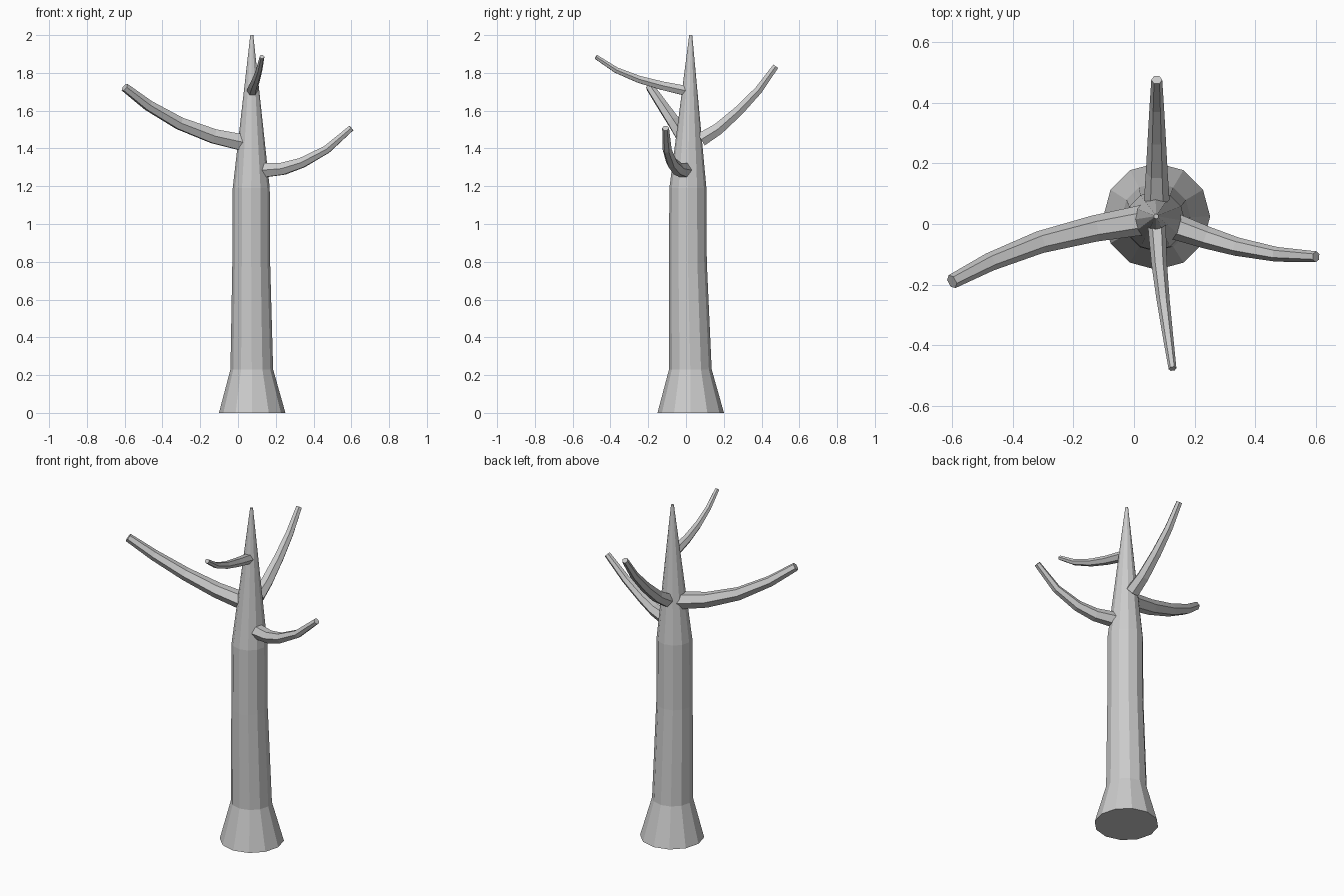
import bpy, bmesh
from math import cos, sin, pi
from mathutils import Vector

if "Cube" in bpy.data.objects:
    bpy.data.objects.remove(bpy.data.objects["Cube"])


def tube(name, path, radii, sides, level=False):
    """Flat-shaded tapered tube with capped ends; level keeps rings horizontal."""
    pts = [Vector(p) for p in path]
    bm = bmesh.new()
    rings = []
    for i, p in enumerate(pts):
        if level:
            u, v = Vector((1, 0, 0)), Vector((0, 1, 0))
        else:
            t = (pts[min(i + 1, len(pts) - 1)] - pts[max(i - 1, 0)]).normalized()
            u = t.cross(Vector((0, 0, 1))).normalized()
            v = u.cross(t)
        rings.append([bm.verts.new(p + radii[i] * (u * cos(2 * pi * k / sides) + v * sin(2 * pi * k / sides)))
                      for k in range(sides)])
    for a, b in zip(rings, rings[1:]):
        for k in range(sides):
            n = (k + 1) % sides
            bm.faces.new((a[k], a[n], b[n], b[k]))
    bm.faces.new(rings[0])
    bm.faces.new(rings[-1])
    bmesh.ops.recalc_face_normals(bm, faces=bm.faces)
    mesh = bpy.data.meshes.new(name)
    bm.to_mesh(mesh)
    bm.free()
    obj = bpy.data.objects.new(name, mesh)
    bpy.context.collection.objects.link(obj)


def branch(name, path, r0, r1):
    n = len(path) - 1
    tube(name, path, [r0 + (r1 - r0) * i / n for i in range(n + 1)], 6)


# Trunk with flared foot and pointed top
tube("trunk",
     [(0.075, 0.025, 0), (0.073, 0.023, 0.23), (0.07, 0.01, 0.8), (0.07, 0.01, 1.19), (0.073, 0.025, 2.0)],
     [0.176, 0.113, 0.1, 0.098, 0.008], 12, level=True)

# Four upswept branches
branch("right_branch", [(0.14, -0.01, 1.285), (0.24, -0.045, 1.293), (0.34, -0.075, 1.325),
                        (0.47, -0.1, 1.395), (0.6, -0.108, 1.508)], 0.043, 0.018)
branch("left_branch", [(0.04, 0.015, 1.428), (-0.13, -0.015, 1.465), (-0.31, -0.06, 1.533),
                       (-0.475, -0.125, 1.628), (-0.6, -0.19, 1.724)], 0.05, 0.024)
branch("back_branch", [(0.075, 0.08, 1.447), (0.075, 0.17, 1.503), (0.075, 0.28, 1.6),
                       (0.075, 0.385, 1.71), (0.075, 0.475, 1.835)], 0.042, 0.018)
branch("front_branch", [(0.075, 0.0, 1.705), (0.083, -0.13, 1.733), (0.096, -0.25, 1.766),
                        (0.112, -0.37, 1.815), (0.127, -0.477, 1.885)], 0.03, 0.013)
